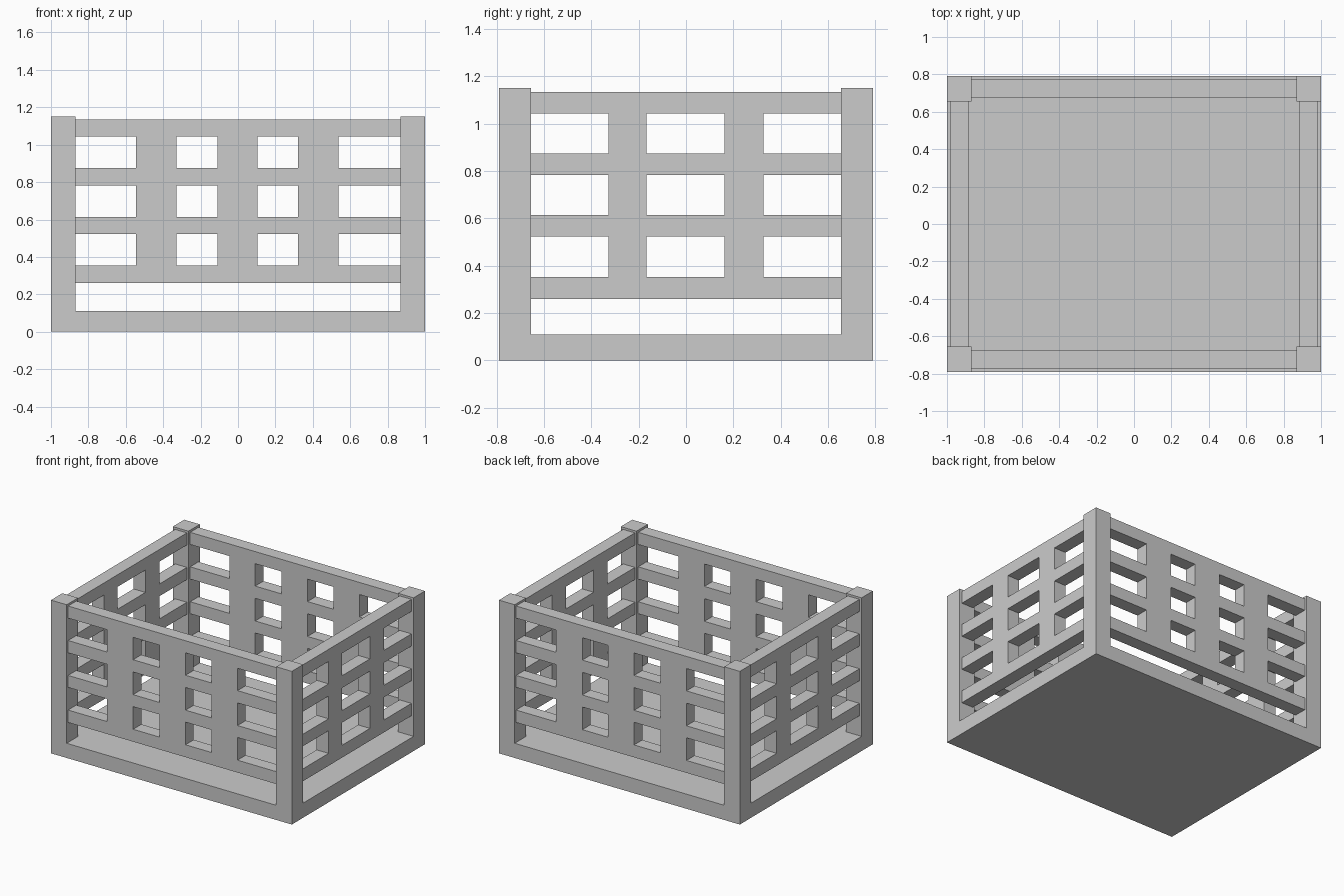
import bpy, bmesh
from mathutils import Vector

if "Cube" in bpy.data.objects:
    bpy.data.objects.remove(bpy.data.objects["Cube"])

POST_X, POST_Y = 0.13, 0.135
HALF_X, HALF_Y = 1.0, 0.79
POST_H, BASE_H = 1.15, 0.11
RAIL_Z = [0.26, 0.353, 0.523, 0.613, 0.783, 0.875, 1.043, 1.134]


def finish(name, bm):
    bmesh.ops.recalc_face_normals(bm, faces=bm.faces)
    mesh = bpy.data.meshes.new(name)
    bm.to_mesh(mesh)
    bm.free()
    obj = bpy.data.objects.new(name, mesh)
    bpy.context.collection.objects.link(obj)
    return obj


def box(name, lo, hi):
    bm = bmesh.new()
    bmesh.ops.create_cube(bm, size=1)
    for v in bm.verts:
        v.co = Vector([(a + b) / 2 + c * (b - a) for a, b, c in zip(lo, hi, v.co)])
    return finish(name, bm)


def lattice(name, cuts, outer, inner, along_x):
    """Flush lattice: odd columns are slats, even rows are rails."""
    def point(u, z):
        return (u, outer, z) if along_x else (outer, u, z)
    bm = bmesh.new()
    grid = [[bm.verts.new(point(u, z)) for z in RAIL_Z] for u in cuts]
    for i in range(len(cuts) - 1):
        for j in range(len(RAIL_Z) - 1):
            if i % 2 == 1 or j % 2 == 0:
                bm.faces.new((grid[i][j], grid[i + 1][j],
                              grid[i + 1][j + 1], grid[i][j + 1]))
    # Give the panel its thickness
    ext = bmesh.ops.extrude_face_region(bm, geom=bm.faces[:], use_keep_orig=True)
    shift = Vector((0, inner - outer, 0) if along_x else (inner - outer, 0, 0))
    for g in ext["geom"]:
        if isinstance(g, bmesh.types.BMVert):
            g.co += shift
    return finish(name, bm)


# Solid floor slab
box("base", (-HALF_X, -HALF_Y, 0), (HALF_X, HALF_Y, BASE_H))

# Four corner posts
for sx, side in ((-1, "left"), (1, "right")):
    for sy, end in ((-1, "front"), (1, "back")):
        xs = sorted((sx * HALF_X, sx * (HALF_X - POST_X)))
        ys = sorted((sy * HALF_Y, sy * (HALF_Y - POST_Y)))
        box(f"{end}_{side}_post", (xs[0], ys[0], BASE_H), (xs[1], ys[1], POST_H))

# Lattice walls between the posts
ux, uy = HALF_X - POST_X, HALF_Y - POST_Y
long_cuts = [-ux, -0.545, -0.33, -0.11, 0.105, 0.32, 0.537, ux]
short_cuts = [-uy, -0.328, -0.166, 0.163, 0.327, uy]
for s, long_name, short_name in ((-1, "front", "left"), (1, "back", "right")):
    lattice(f"{long_name}_wall", long_cuts, s * 0.773, s * 0.675, True)
    lattice(f"{short_name}_wall", short_cuts, s * 0.982, s * 0.883, False)
